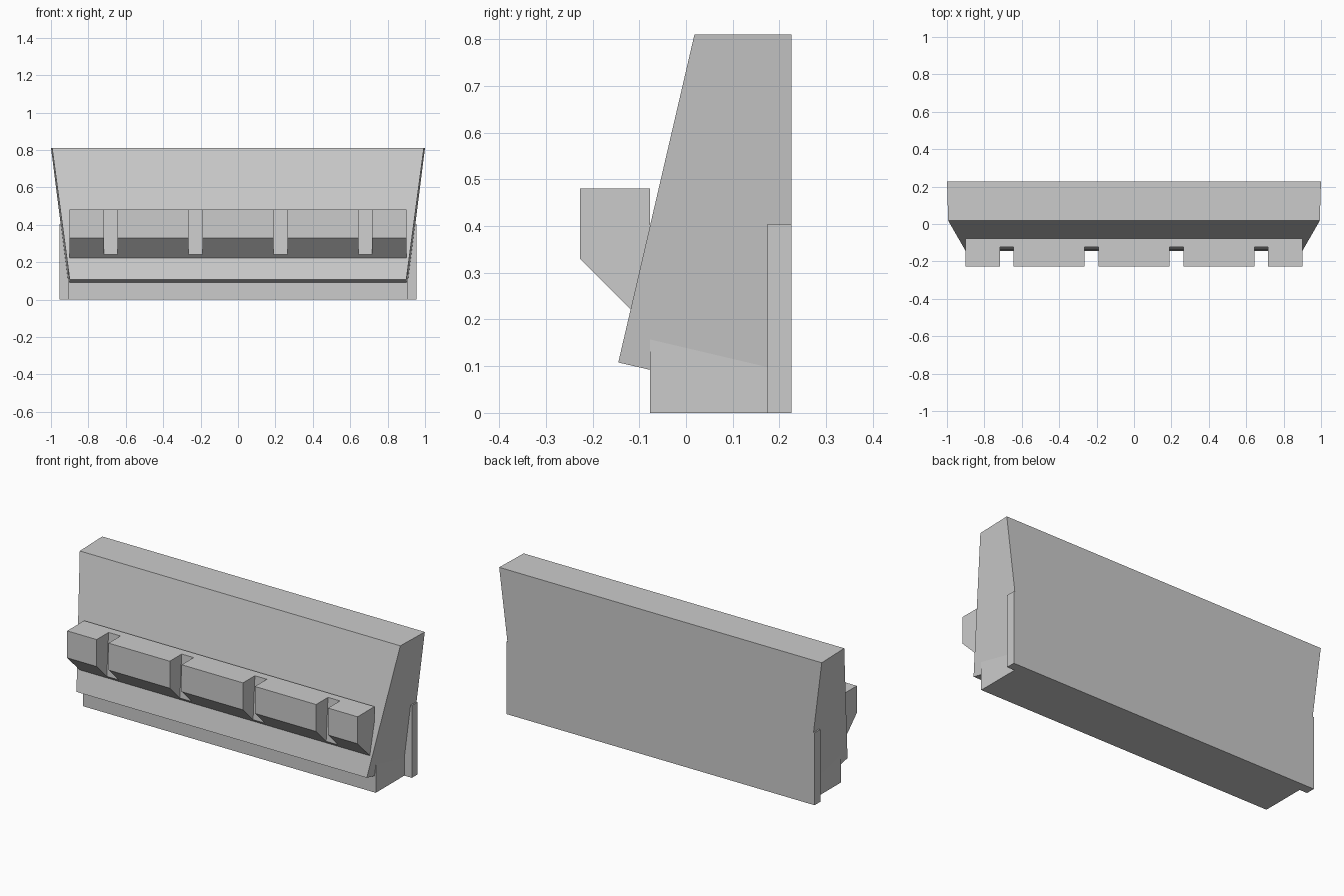
import bpy, bmesh

if "Cube" in bpy.data.objects:
    bpy.data.objects.remove(bpy.data.objects["Cube"])


def prism(name, profile, half_width, x=0.0):
    """Sweep a (y, z) profile across x; half_width is a function of y, z."""
    bm = bmesh.new()
    left = [bm.verts.new((x - half_width(y, z), y, z)) for y, z in profile]
    right = [bm.verts.new((x + half_width(y, z), y, z)) for y, z in profile]
    bm.faces.new(left)
    bm.faces.new(right[::-1])
    n = len(profile)
    for i in range(n):
        j = (i + 1) % n
        bm.faces.new((left[i], right[i], right[j], left[j]))
    bmesh.ops.recalc_face_normals(bm, faces=bm.faces)
    mesh = bpy.data.meshes.new(name)
    bm.to_mesh(mesh)
    bm.free()
    obj = bpy.data.objects.new(name, mesh)
    bpy.context.collection.objects.link(obj)
    return obj


def const(w):
    return lambda y, z: w


def rect(y0, y1, z0, z1):
    return [(y0, z0), (y0, z1), (y1, z1), (y1, z0)]


# Leaning panel: widens linearly along its tilted axis
def panel_width(y, z):
    return 0.90 + 0.13 * (0.229 * (y + 0.145) + 0.973 * (z - 0.11))


prism("leaning_panel", [(-0.145, 0.108), (0.018, 0.81), (0.226, 0.81), (0.226, 0.022)], panel_width)

# Base block and wider back plate
prism("base_block", rect(-0.077, 0.2, 0, 0.2), const(0.908))
prism("back_plate", rect(0.175, 0.226, 0, 0.405), const(0.955))

# Front rail with chamfered underside
rail = prism("front_rail", [(-0.227, 0.33), (-0.227, 0.481), (-0.077, 0.481), (-0.077, 0.18)], const(0.90))

# Four notches cut through the rail front
for x in (-0.68, -0.227, 0.227, 0.68):
    cutter = prism("notch_cutter", [(-0.3, 0.15), (-0.3, 0.55), (-0.117, 0.55), (-0.144, 0.15)], const(0.037), x)
    cutter.hide_render = True
    cutter.hide_viewport = True
    mod = rail.modifiers.new("notch", 'BOOLEAN')
    mod.operation = 'DIFFERENCE'
    mod.solver = 'EXACT'
    mod.object = cutter
